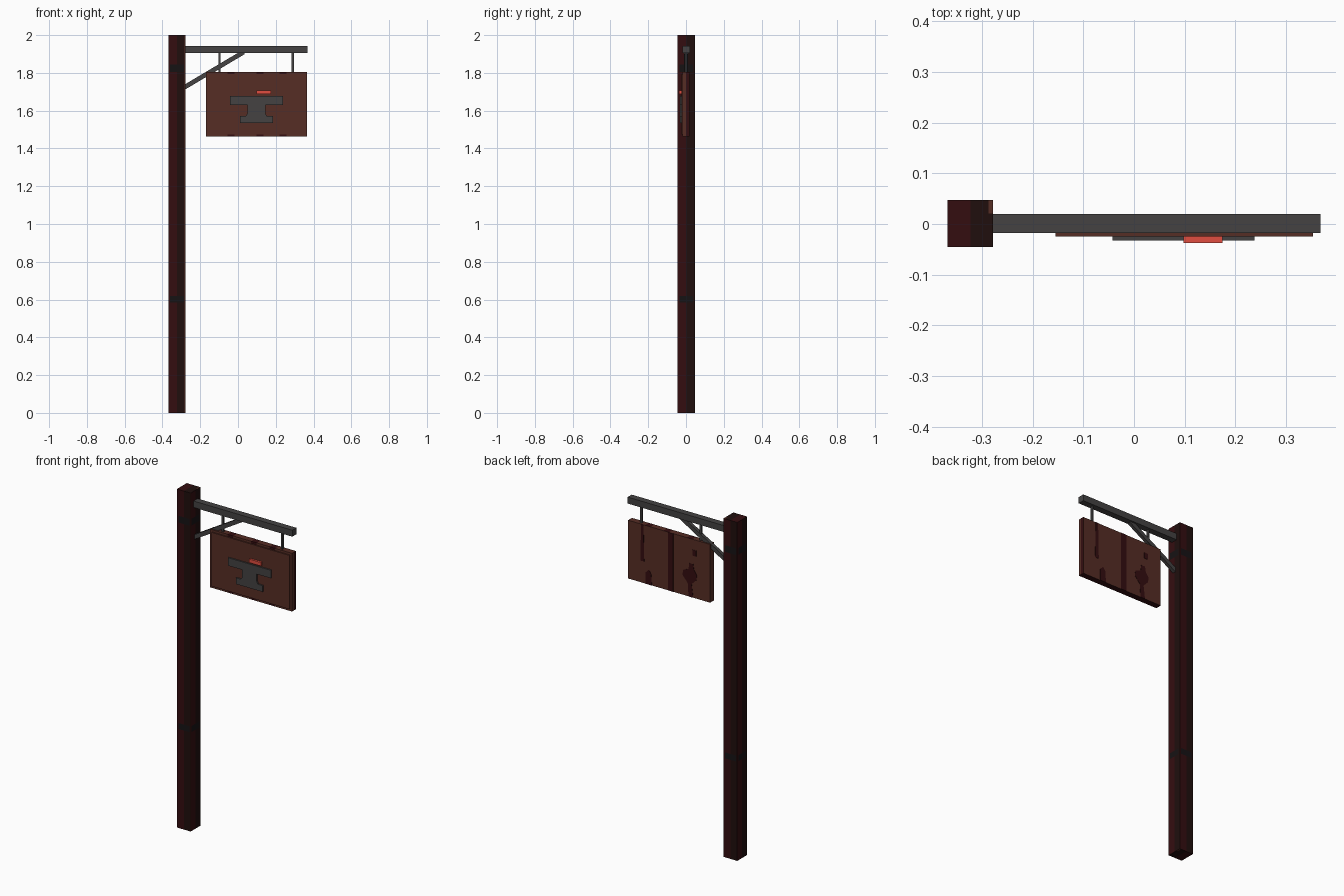
import bpy, bmesh
from math import atan2, hypot
from mathutils import Vector, Matrix

cube = bpy.data.objects.get("Cube")
if cube:
    bpy.data.objects.remove(cube, do_unlink=True)


def make_material(name, rgb):
    m = bpy.data.materials.new(name)
    m.use_nodes = True
    m.diffuse_color = (*rgb, 1)
    m.node_tree.nodes["Principled BSDF"].inputs["Base Color"].default_value = (*rgb, 1)
    return m


IRON = make_material("dark iron", (0.058, 0.055, 0.055))
BROWN = make_material("brown wood", (0.093, 0.026, 0.018))
MAROON = make_material("maroon wood", (0.034, 0.004, 0.005))
SHADE = make_material("dark wood grain", (0.014, 0.0045, 0.004))
KNOT = make_material("wood knot", (0.008, 0.006, 0.007))
EMBER = make_material("glowing ember", (0.75, 0.075, 0.05))


def finish(name, bm, mats):
    mesh = bpy.data.meshes.new(name)
    bmesh.ops.recalc_face_normals(bm, faces=bm.faces)
    bm.to_mesh(mesh)
    bm.free()
    for m in mats:
        mesh.materials.append(m)
    ob = bpy.data.objects.new(name, mesh)
    bpy.context.collection.objects.link(ob)
    return ob


def box(name, x, y, z, mats, cuts=((), (), ()), rule=None):
    """Box from ranges, sliced at the given x, y, z values and coloured by a rule."""
    bm = bmesh.new()
    bmesh.ops.create_cube(bm, size=1)
    for v in bm.verts:
        v.co = [(r[0] + r[1]) / 2 + c * (r[1] - r[0]) for r, c in zip((x, y, z), v.co)]
    for axis, values in enumerate(cuts):
        for value in values:
            co, no = Vector(), Vector()
            co[axis], no[axis] = value, 1
            bmesh.ops.bisect_plane(bm, geom=bm.verts[:] + bm.edges[:] + bm.faces[:],
                                   plane_co=co, plane_no=no)
    bm.normal_update()
    if rule:
        for f in bm.faces:
            f.material_index = rule(f.calc_center_median(), f.normal)
    return finish(name, bm, mats)


def plate(name, outline, y0, y1, mat):
    """Flat x-z outline extruded along y."""
    bm = bmesh.new()
    face = bm.faces.new([bm.verts.new((x, y0, z)) for x, z in outline])
    ext = bmesh.ops.extrude_face_region(bm, geom=[face])
    for v in ext["geom"]:
        if isinstance(v, bmesh.types.BMVert):
            v.co.y = y1
    return finish(name, bm, [mat])


# Post: each side is half maroon, half dark grain, with knots
PX, PY = -0.323, 0.001


def post_colour(c, n):
    p = c - Vector((PX, PY, 0))
    if abs(n.z) > 0.5:
        if p.x > 0.036 and p.y > 0.02:
            return 3
        return 1 if p.x > 0 else 0
    t = p.dot(Vector((0, 0, 1)).cross(n))
    if n.y < -0.5 and t > 0.041:
        return 3
    if (0.585 < c.z < 0.62 or 1.805 < c.z < 1.845) and abs(t) < 0.036:
        return 2
    return 1 if t > 0 else 0


box("post", (-0.368, -0.278), (-0.045, 0.047), (0, 2), [MAROON, SHADE, KNOT, BROWN],
    ([PX + d for d in (-0.036, 0, 0.036, 0.041)],
     [PY + d for d in (-0.036, 0, 0.02, 0.036)],
     (0.585, 0.62, 1.805, 1.845)), post_colour)

# Iron beam and hangers
box("beam", (-0.278, 0.368), (-0.018, 0.02), (1.905, 1.943), [IRON])
for side, x in (("right", -0.098), ("left", 0.29)):
    box(side + "_hanger", (x - 0.006, x + 0.006), (-0.006, 0.006), (1.8, 1.91), [IRON])

# Diagonal brace from post to beam
start, end = Vector((-0.29, 0, 1.72)), Vector((0.03, 0, 1.91))
run = end - start
brace = box("brace", (0, run.length), (-0.01, 0.01), (-0.012, 0.012), [IRON])
brace.data.transform(Matrix.Translation(start) @ Matrix.Rotation(-atan2(run.z, run.x), 4, 'Y'))

# Sign board with stained rim
STAINS = (-0.037, 0.117, 0.238)
HALF = 0.018


def board_colour(c, n):
    if n.z < -0.5 or (n.x > 0.5 and c.y > 0):
        return 1
    stained = any(abs(c.x - s) < HALF for s in STAINS)
    return 1 if stained and n.y < 0.5 else 0


box("sign_board", (-0.17, 0.366), (-0.018, 0.018), (1.462, 1.806), [BROWN, MAROON],
    ([s + d for s in STAINS for d in (-HALF, HALF)], (0,), ()), board_colour)
box("sign_panel", (-0.155, 0.353), (-0.025, -0.018), (1.475, 1.793), [BROWN])

# Stains on the back of the board
back_stains = {
    "centre": [(0.07, 1.462), (0.105, 1.462), (0.105, 1.806), (0.07, 1.806)],
    "upper": [(0.26, 1.59), (0.285, 1.59), (0.28, 1.806), (0.265, 1.806)],
    "lower": [(0.21, 1.462), (0.25, 1.462), (0.25, 1.53), (0.23, 1.55), (0.215, 1.53)],
    "blob": [(-0.06, 1.462), (-0.03, 1.462), (-0.025, 1.54), (0.01, 1.58), (0.005, 1.61),
             (-0.03, 1.625), (-0.035, 1.66), (-0.06, 1.66), (-0.065, 1.63),
             (-0.085, 1.6), (-0.08, 1.57), (-0.05, 1.54)],
    "small": [(-0.08, 1.71), (-0.055, 1.71), (-0.055, 1.745), (-0.08, 1.745)],
}
for name, outline in back_stains.items():
    plate(name + "_back_stain", outline, 0.0175, 0.0195, MAROON)

# Anvil emblem: half outline mirrored about its centre line
AX = 0.0975
half = [(0.087, 1.535), (0.087, 1.572), (0.055, 1.572), (0.047, 1.588),
        (0.047, 1.63), (0.14, 1.63), (0.14, 1.677)]
outline = [(AX + d, z) for d, z in half] + [(AX - d, z) for d, z in reversed(half)]
plate("anvil_emblem", outline, -0.0245, -0.033, IRON)

# Hot metal bar above the anvil
box("ember_bar", (0.098, 0.175), (-0.037, -0.0245), (1.687, 1.708), [EMBER])
